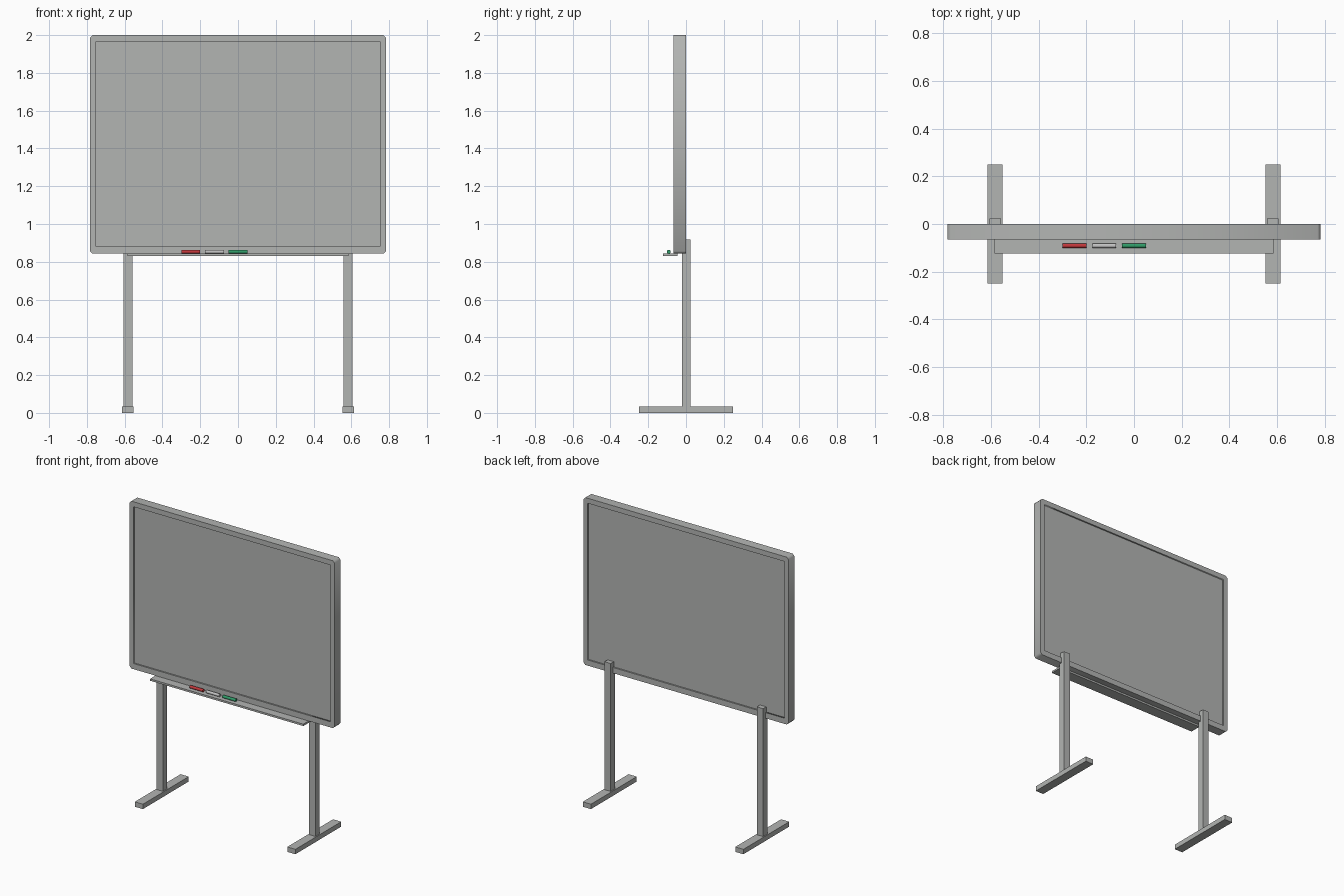
import bpy, math

if "Cube" in bpy.data.objects:
    bpy.data.objects.remove(bpy.data.objects["Cube"])


def material(name, rgb):
    m = bpy.data.materials.new(name)
    m.diffuse_color = (*rgb, 1)
    m.use_nodes = True
    m.node_tree.nodes["Principled BSDF"].inputs["Base Color"].default_value = m.diffuse_color
    return m


GREY = material("grey_metal", (0.45, 0.46, 0.45))
LIGHT = material("light_grey", (0.55, 0.55, 0.55))
RED = material("red", (0.55, 0.04, 0.045))
GREEN = material("green", (0.03, 0.33, 0.14))


def box(name, x, y, z, mat=GREY):
    """Box from (min, max) ranges on each axis."""
    bpy.ops.mesh.primitive_cube_add(
        size=1, location=[(a + b) / 2 for a, b in (x, y, z)])
    ob = bpy.context.object
    ob.scale = [b - a for a, b in (x, y, z)]
    bpy.ops.object.transform_apply(location=False, rotation=False, scale=True)
    ob.name = name
    ob.data.materials.append(mat)
    return ob


# Board frame: clipped-corner outline with a rectangular opening, extruded
W, Z0, Z1, C = 0.783, 0.843, 2.0, 0.013
outer = [(-W + C, Z0), (W - C, Z0), (W, Z0 + C), (W, Z1 - C),
         (W - C, Z1), (-W + C, Z1), (-W, Z1 - C), (-W, Z0 + C)]
PW, PZ0, PZ1 = 0.753, 0.882, 1.965
inner = [(-PW, PZ0), (PW, PZ0), (PW, PZ1), (-PW, PZ1)]
curve = bpy.data.curves.new("board_frame", 'CURVE')
curve.dimensions = '2D'
curve.fill_mode = 'BOTH'
curve.extrude = 0.0325
for loop in (outer, inner):
    s = curve.splines.new('POLY')
    s.points.add(len(loop) - 1)
    for p, (x, z) in zip(s.points, loop):
        p.co = (x, z, 0, 1)
    s.use_cyclic_u = True
frame = bpy.data.objects.new("board_frame", curve)
bpy.context.collection.objects.link(frame)
frame.rotation_euler.x = math.pi / 2
frame.location.y = -0.0325
bpy.ops.object.select_all(action='DESELECT')
frame.select_set(True)
bpy.context.view_layer.objects.active = frame
bpy.ops.object.convert(target='MESH')
frame = bpy.context.object
frame.data.materials.clear()
frame.data.materials.append(GREY)

# Writing panel, recessed on both sides
box("writing_panel", (-PW, PW), (-0.055, -0.01), (PZ0, PZ1))

# Pen tray
box("pen_tray", (-0.586, 0.586), (-0.123, -0.044), (0.83, 0.843))

# Posts and feet
for side, sx in (("left", -0.583), ("right", 0.583)):
    box(side + "_post", (sx - 0.024, sx + 0.024), (-0.022, 0.024), (0.03, 0.918))
    box(side + "_foot", (sx - 0.031, sx + 0.031), (-0.25, 0.25), (0, 0.034))

# Marker pens
for name, x, mat in (("red_pen", -0.25, RED), ("grey_pen", -0.125, LIGHT),
                     ("green_pen", 0.0, GREEN)):
    bpy.ops.mesh.primitive_cylinder_add(
        vertices=20, radius=0.01, depth=0.1, location=(x, -0.091, 0.853),
        rotation=(0, math.pi / 2, 0))
    pen = bpy.context.object
    pen.name = name
    pen.data.materials.append(mat)
    bpy.ops.object.shade_smooth_by_angle(angle=math.radians(40))
